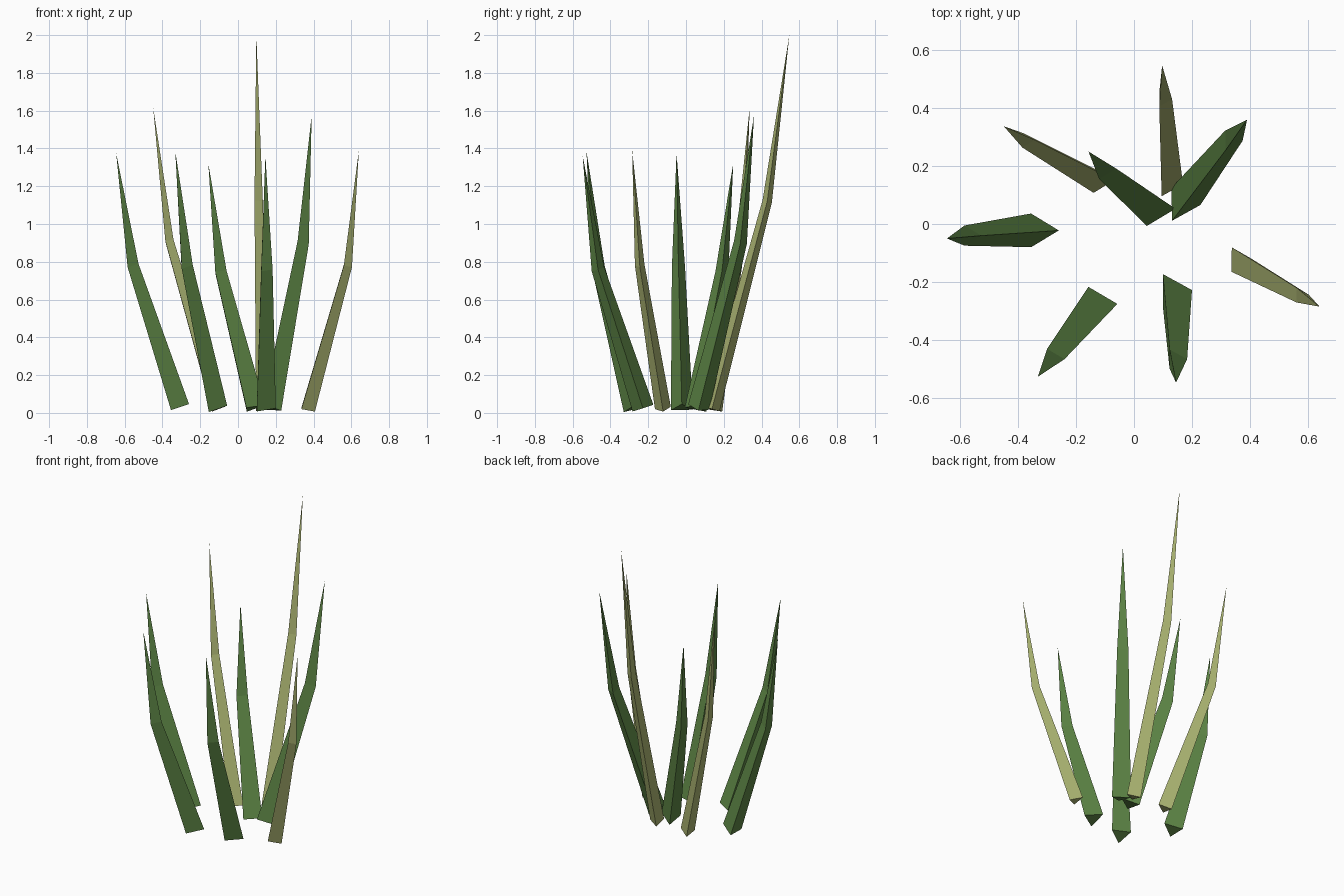
import bpy
import bmesh
import math
from mathutils import Vector

default_cube = bpy.data.objects.get("Cube")
if default_cube:
    bpy.data.objects.remove(default_cube, do_unlink=True)


def make_material(name, colour):
    material = bpy.data.materials.new(name)
    material.use_nodes = True
    material.diffuse_color = colour
    shader = material.node_tree.nodes["Principled BSDF"]
    shader.inputs["Base Color"].default_value = colour
    shader.inputs["Roughness"].default_value = 0.9
    return material


fresh_green = make_material("fresh green", (0.11, 0.235, 0.06, 1))
dry_olive = make_material("dry olive", (0.40, 0.45, 0.165, 1))


def make_blade(name, base, bend, tip, radius, material):
    """Three-sided grass blade: base ring, narrower ring at the bend, pointed tip."""
    base, bend, tip = Vector(base), Vector(bend), Vector(tip)
    tilt = Vector((0, 0, 1)).rotation_difference(bend - base)
    bm = bmesh.new()

    def ring(centre, size):
        corners = []
        for i in range(3):
            angle = math.tau * i / 3
            offset = Vector((math.cos(angle), math.sin(angle), 0)) * size
            corners.append(bm.verts.new(centre + tilt @ offset))
        return corners

    lower = ring(base, radius)
    upper = ring(bend, radius * 0.6)
    point = bm.verts.new(tip)
    bm.faces.new(lower[::-1])
    for i in range(3):
        j = (i + 1) % 3
        bm.faces.new((lower[i], lower[j], upper[j], upper[i]))
        bm.faces.new((upper[i], upper[j], point))
    bmesh.ops.recalc_face_normals(bm, faces=bm.faces)

    mesh = bpy.data.meshes.new(name)
    bm.to_mesh(mesh)
    bm.free()
    mesh.materials.append(material)
    blade = bpy.data.objects.new(name, mesh)
    bpy.context.scene.collection.objects.link(blade)
    return blade


# Wide green blades: name, base centre, bend centre, tip
green_blades = [
    ("right_blade", (-0.323, -0.022, 0.026), (-0.565, -0.04, 0.777), (-0.645, -0.05, 1.375)),
    ("front_right_blade", (-0.123, -0.274, 0.025), (-0.279, -0.465, 0.775), (-0.332, -0.527, 1.385)),
    ("front_blade", (0.133, -0.228, 0.025), (0.143, -0.466, 0.76), (0.145, -0.547, 1.36)),
    ("back_left_blade", (0.163, 0.067, 0.025), (0.335, 0.288, 0.90), (0.39, 0.36, 1.575)),
    ("centre_blade", (0.078, 0.051, 0.025), (-0.10, 0.19, 0.745), (-0.157, 0.25, 1.32)),
]
for name, base, bend, tip in green_blades:
    make_blade(name, base, bend, tip, 0.067, fresh_green)

# Narrow dry blades
dry_blades = [
    ("left_dry_blade", (0.36, -0.122, 0.02), (0.575, -0.245, 0.78), (0.64, -0.285, 1.39)),
    ("back_dry_blade", (0.12, 0.137, 0.02), (0.102, 0.43, 1.12), (0.097, 0.547, 2.0)),
    ("back_right_dry_blade", (-0.115, 0.15, 0.02), (-0.37, 0.289, 0.91), (-0.449, 0.337, 1.615)),
]
for name, base, bend, tip in dry_blades:
    make_blade(name, base, bend, tip, 0.049, dry_olive)
